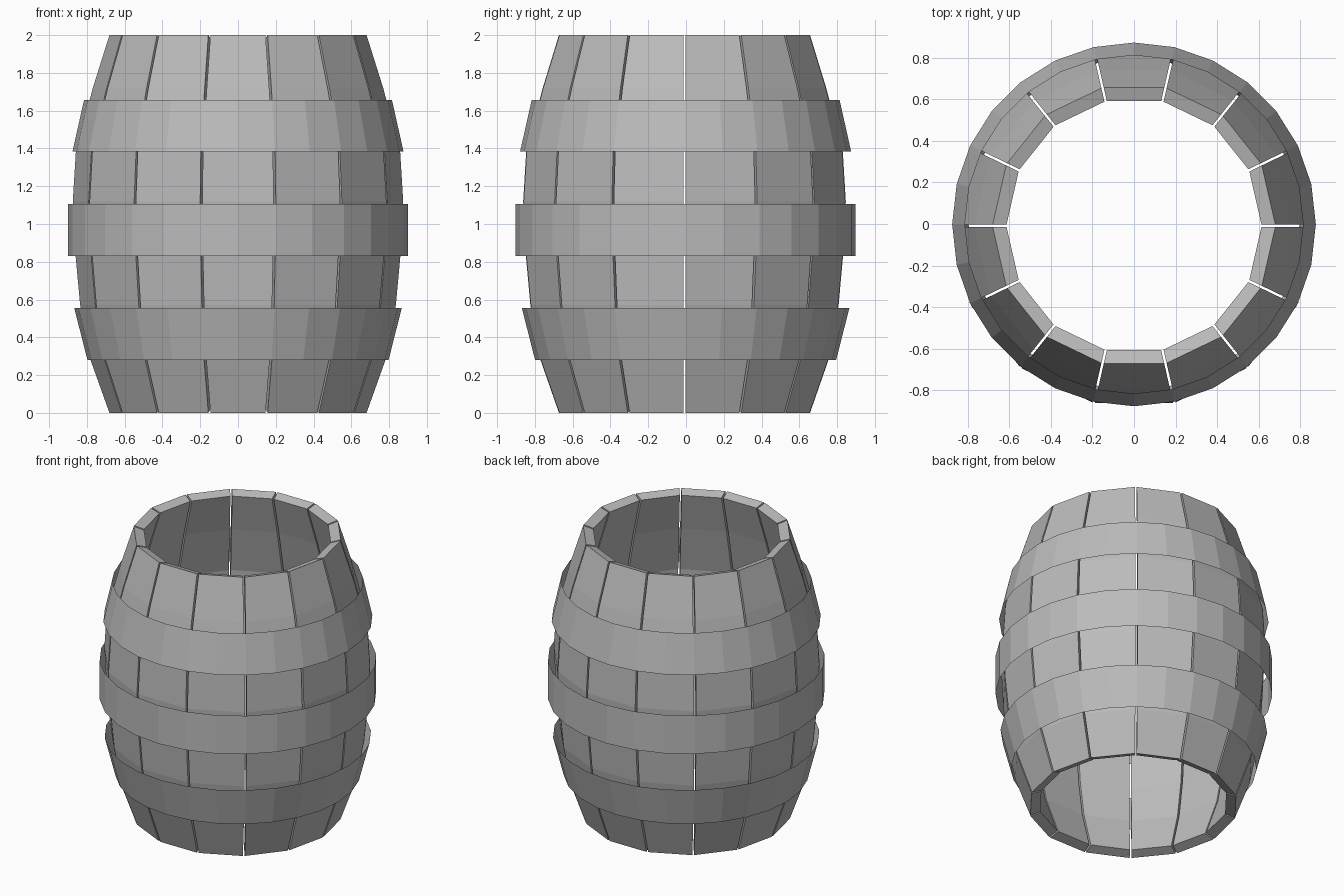
import bpy, bmesh, math
from mathutils import Vector

if "Cube" in bpy.data.objects:
    bpy.data.objects.remove(bpy.data.objects["Cube"])

STAVES = 14
STEP = 2 * math.pi / STAVES
THICK, GAP = 0.07, 0.012
CENTRE_Y = -0.008

grey = bpy.data.materials.new("plain_grey")
grey.diffuse_color = (0.5, 0.5, 0.5, 1)
grey.use_nodes = True
grey.node_tree.nodes["Principled BSDF"].inputs["Base Color"].default_value = grey.diffuse_color


def make_object(name, bm):
    mesh = bpy.data.meshes.new(name)
    bm.to_mesh(mesh)
    bm.free()
    mesh.materials.append(grey)
    ob = bpy.data.objects.new(name, mesh)
    bpy.context.collection.objects.link(ob)
    return ob


# Bulging outer profile: corner radius, height
outer = [Vector(p) for p in [(0.682, 0), (0.782, 0.28), (0.837, 0.57), (0.862, 0.84),
                             (0.876, 1.12), (0.86, 1.38), (0.77, 1.72), (0.682, 2)]]
# Inner profile is the outer one pushed in along its normal
inner = []
for i, p in enumerate(outer):
    t = (outer[min(i + 1, len(outer) - 1)] - outer[max(i - 1, 0)]).normalized()
    inner.append(p + Vector((-t.y, t.x)) * THICK)


# Staves: flat planks with narrow gaps between them
def stave(index):
    bm = bmesh.new()
    angle = (index + 0.5) * STEP
    out = Vector((math.cos(angle), math.sin(angle), 0))
    side = Vector((-out.y, out.x, 0))
    rings = []
    for o, n in zip(outer, inner):
        ring = []
        for (r, z), s in ((o, -1), (o, 1), (n, 1), (n, -1)):
            half = r * math.sin(STEP / 2) - GAP / 2
            ring.append(bm.verts.new(out * r * math.cos(STEP / 2)
                                     + side * half * s + Vector((0, CENTRE_Y, z))))
        rings.append(ring)
    for a, b in zip(rings, rings[1:]):
        for k in range(4):
            m = (k + 1) % 4
            bm.faces.new((a[k], a[m], b[m], b[k]))
    bm.faces.new(rings[0][::-1])
    bm.faces.new(rings[-1])
    bmesh.ops.recalc_face_normals(bm, faces=bm.faces)
    make_object(f"stave_{index + 1}", bm)


for i in range(STAVES):
    stave(i)


# Hoops: thin open bands, twice as many sides as staves
def hoop(name, z0, r0, z1, r1):
    bm = bmesh.new()
    n = STAVES * 2
    low, high = ([bm.verts.new((r * math.cos(k * STEP / 2), r * math.sin(k * STEP / 2) - 0.002, z))
                  for k in range(n)] for r, z in ((r0, z0), (r1, z1)))
    for k in range(n):
        m = (k + 1) % n
        bm.faces.new((low[k], low[m], high[m], high[k]))
    make_object(name, bm)


hoop("lower_hoop", 0.28, 0.797, 0.555, 0.867)
hoop("middle_hoop", 0.83, 0.9, 1.105, 0.9)
hoop("upper_hoop", 1.385, 0.876, 1.657, 0.815)
